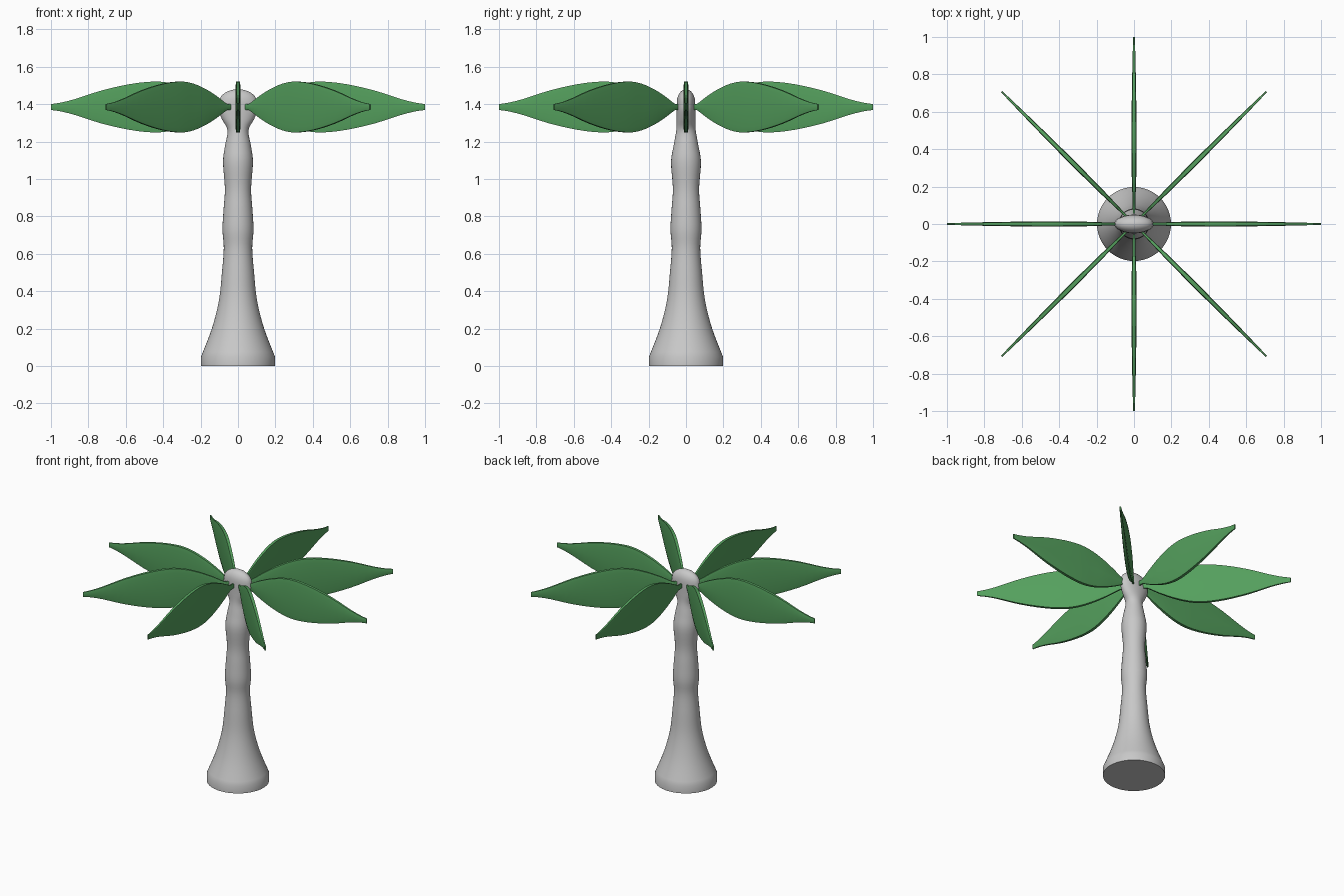
import bpy, bmesh, math

if "Cube" in bpy.data.objects:
    bpy.data.objects.remove(bpy.data.objects["Cube"])


def material(name, rgb):
    m = bpy.data.materials.new(name)
    m.diffuse_color = (*rgb, 1)
    m.use_nodes = True
    m.node_tree.nodes["Principled BSDF"].inputs["Base Color"].default_value = m.diffuse_color
    return m


def loft(name, rings, mat, angle):
    """Join rings of equal point count into a capped solid."""
    bm = bmesh.new()
    loops = [[bm.verts.new(p) for p in ring] for ring in rings]
    n = len(loops[0])
    for a, b in zip(loops, loops[1:]):
        for i in range(n):
            j = (i + 1) % n
            bm.faces.new((a[i], a[j], b[j], b[i]))
    bm.faces.new(loops[0][::-1])
    bm.faces.new(loops[-1])
    bmesh.ops.recalc_face_normals(bm, faces=bm.faces)
    me = bpy.data.meshes.new(name)
    bm.to_mesh(me)
    bm.free()
    me.materials.append(mat)
    ob = bpy.data.objects.new(name, me)
    bpy.context.collection.objects.link(ob)
    bpy.ops.object.select_all(action='DESELECT')
    ob.select_set(True)
    bpy.context.view_layer.objects.active = ob
    bpy.ops.object.shade_smooth_by_angle(angle=math.radians(angle))
    return ob


def smooth_rows(rows, steps):
    """Catmull-Rom interpolation through a short list of profile rows."""
    out = []
    for i in range(len(rows) - 1):
        p0, p1, p2 = rows[max(i - 1, 0)], rows[i], rows[i + 1]
        p3 = rows[min(i + 2, len(rows) - 1)]
        for s in range(steps):
            t = s / steps
            out.append([0.5 * (2 * b + (c - a) * t + (2 * a - 5 * b + 4 * c - d) * t * t
                               + (3 * b - a - 3 * c + d) * t ** 3)
                        for a, b, c, d in zip(p0, p1, p2, p3)])
    return out + [list(rows[-1])]


grey = material("trunk_grey", (0.58, 0.58, 0.58))
green = material("leaf_green", (0.09, 0.35, 0.11))

# Trunk with flared foot and a head that widens sideways: (z, half x, half y)
profile = [(0.05, 0.198, 0.198), (0.20, 0.140, 0.140), (0.35, 0.102, 0.102),
           (0.50, 0.086, 0.086), (0.63, 0.076, 0.076), (0.73, 0.083, 0.083),
           (0.84, 0.077, 0.077), (0.95, 0.070, 0.070), (1.09, 0.080, 0.080),
           (1.18, 0.069, 0.066), (1.26, 0.056, 0.052), (1.32, 0.086, 0.050),
           (1.37, 0.105, 0.050), (1.41, 0.102, 0.049)]
rows = [[0, 0.198, 0.198]] + smooth_rows(profile, 4)
for k in range(1, 7):
    a = k / 6 * math.pi / 2
    rows.append([1.41 + 0.07 * math.sin(a),
                 max(0.102 * math.cos(a), 0.003), max(0.049 * math.cos(a), 0.002)])
N = 48
loft("trunk", [[(rx * math.cos(2 * math.pi * i / N), ry * math.sin(2 * math.pi * i / N), z)
                for i in range(N)] for z, rx, ry in rows], grey, 50)

# Eight upright leaves: (distance out, half height, half thickness)
leaf = [(0.055, 0.016, 0.006), (0.09, 0.018, 0.007), (0.16, 0.055, 0.009),
        (0.25, 0.095, 0.012), (0.35, 0.126, 0.013), (0.45, 0.136, 0.014),
        (0.58, 0.122, 0.013), (0.73, 0.088, 0.011), (0.87, 0.043, 0.008),
        (0.95, 0.023, 0.006), (1.0, 0.016, 0.004)]
section = [(-1, -0.7), (-0.8, -1), (0, -1), (0.8, -1), (1, -0.7),
           (1, 0.7), (0.8, 1), (0, 1), (-0.8, 1), (-1, 0.7)]
for k in range(8):
    a = k * math.pi / 4
    c, s = math.cos(a), math.sin(a)
    rings = [[(r * c - v * t * s, r * s + v * t * c, 1.385 + u * h) for u, v in section]
             for r, h, t in smooth_rows(leaf, 3)]
    loft(f"leaf_{k + 1}", rings, green, 50)
